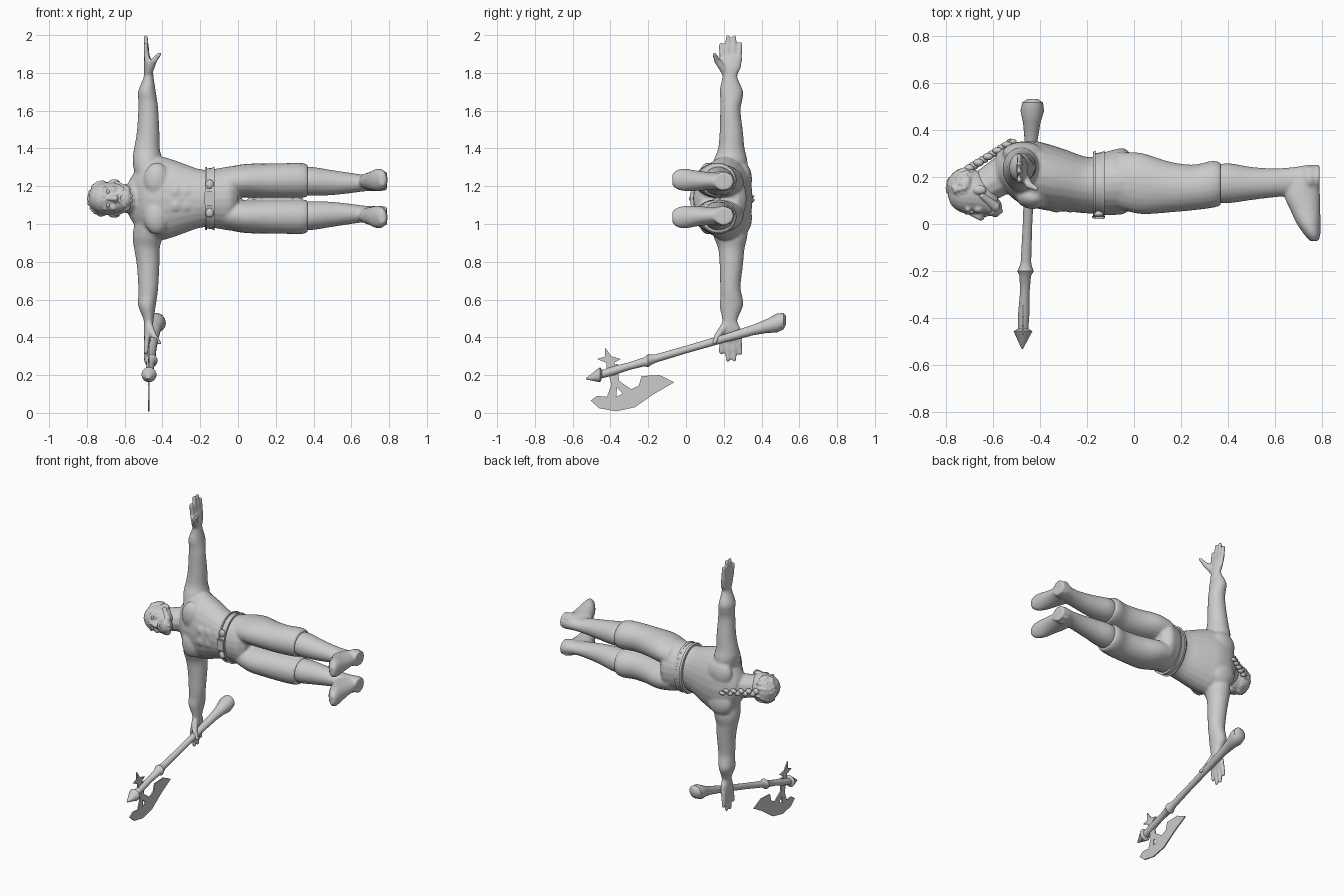
import bpy, bmesh, math, random
from mathutils import Vector, Matrix

MID = 1.135  # height of the body's plane of symmetry
random.seed(4)
if "Cube" in bpy.data.objects:
    bpy.data.objects.remove(bpy.data.objects["Cube"])

grey = bpy.data.materials.new("plain grey")
grey.use_nodes = True
grey.diffuse_color = (0.6, 0.6, 0.6, 1)
grey.node_tree.nodes["Principled BSDF"].inputs["Base Color"].default_value = grey.diffuse_color

ORDER = {"x": (0, 1, 2), "y": (1, 0, 2), "z": (2, 0, 1)}


def smooth_rows(rows, steps=4):
    """Catmull-Rom interpolation between cross-sections."""
    out = []
    for i in range(len(rows) - 1):
        p0, p1, p2, p3 = (rows[max(0, min(len(rows) - 1, i + k))] for k in (-1, 0, 1, 2))
        for s in range(steps):
            t = s / steps
            out.append([0.5 * (2 * b + (c - a) * t + (2 * a - 5 * b + 4 * c - d) * t * t
                               + (3 * b - a - 3 * c + d) * t ** 3)
                        for a, b, c, d in zip(p0, p1, p2, p3)])
    return out + [list(rows[-1])]


def loft(bm, axis, rows, steps=4, sides=24):
    """Elliptical rings; row = position, two centres, two radii."""
    order, rings, faces = ORDER[axis], [], []
    for t, a, b, ra, rb in smooth_rows(rows, steps):
        ring = []
        for k in range(sides):
            ang = math.tau * k / sides
            co = Vector()
            for i, v in zip(order, (t, a + abs(ra) * math.cos(ang), b + abs(rb) * math.sin(ang))):
                co[i] = v
            ring.append(bm.verts.new(co))
        rings.append(ring)
    for lo, hi in zip(rings, rings[1:]):
        for k in range(sides):
            n = (k + 1) % sides
            faces.append(bm.faces.new((lo[k], lo[n], hi[n], hi[k])))
    faces += [bm.faces.new(rings[0]), bm.faces.new(rings[-1])]
    bmesh.ops.recalc_face_normals(bm, faces=faces)


def blob(bm, centre, size):
    m = Matrix.Translation(centre) @ Matrix.Diagonal((*size, 1))
    bmesh.ops.create_uvsphere(bm, u_segments=16, v_segments=10, radius=1, matrix=m)


def limb(bm, a, b, ra, rb):
    """Tapered rod with rounded ends between two points."""
    a, b = Vector(a), Vector(b)
    turn = (b - a).to_track_quat("Z", "Y").to_matrix().to_4x4()
    bmesh.ops.create_cone(bm, cap_ends=True, segments=12, radius1=ra, radius2=rb,
                          depth=(b - a).length, matrix=Matrix.Translation((a + b) / 2) @ turn)
    blob(bm, a, (ra,) * 3)
    blob(bm, b, (rb,) * 3)


def finish(name, bm, z=MID, mirror=False, voxel=0, angle=40, relax=4):
    mesh = bpy.data.meshes.new(name)
    bm.to_mesh(mesh)
    bm.free()
    ob = bpy.data.objects.new(name, mesh)
    bpy.context.collection.objects.link(ob)
    ob.location.z = z
    mesh.materials.append(grey)
    if mirror:
        m = ob.modifiers.new("mirror", "MIRROR")
        m.use_axis = (False, False, True)
        m.use_mirror_merge = False
    if voxel:
        m = ob.modifiers.new("blend", "REMESH")
        m.mode, m.voxel_size, m.use_smooth_shade = "VOXEL", voxel, True
        m = ob.modifiers.new("relax", "SMOOTH")
        m.factor, m.iterations = 0.5, relax
    else:
        bpy.ops.object.select_all(action="DESELECT")
        ob.select_set(True)
        bpy.context.view_layer.objects.active = ob
        bpy.ops.object.shade_smooth_by_angle(angle=math.radians(angle))
    return ob


# Bare upper body: torso, neck, muscles, arms and hands
bm = bmesh.new()
loft(bm, "x", [(-.585, .23, 0, .07, .075), (-.555, .235, 0, .085, .13), (-.5, .222, 0, .125, .2),
               (-.42, .21, 0, .142, .222), (-.35, .195, 0, .14, .207), (-.28, .182, 0, .13, .182),
               (-.2, .165, 0, .12, .155), (-.12, .165, 0, .125, .15)])
limb(bm, (-.64, .155, 0), (-.52, .23, 0), .072, .085)
loft(bm, "z", [(.12, -.475, .225, .07, .1), (.2, -.48, .235, .078, .09), (.265, -.482, .24, .068, .07),
               (.35, -.476, .24, .06, .062), (.465, -.475, .235, .053, .054), (.52, -.478, .24, .05, .058),
               (.57, -.482, .24, .046, .062), (.645, -.473, .232, .026, .04), (.69, -.475, .235, .024, .055),
               (.74, -.48, .236, .019, .062), (.755, -.481, .236, .013, .055)])
blob(bm, (-.43, .115, .095), (.07, .052, .095))
blob(bm, (-.47, .3, .1), (.09, .05, .09))
for row in range(3):
    blob(bm, (-.33 + row * .06, .07, .035), (.032, .022, .036))
for y, tip in ((.186, .815), (.22, .853), (.255, .853), (.287, .82)):
    limb(bm, (-.481, .236 + (y - .236) * .85, .73), (-.488, y, tip), .016, .012)
limb(bm, (-.47, .205, .675), (-.445, .165, .73), .022, .017)
limb(bm, (-.445, .165, .73), (-.415, .15, .765), .017, .011)
finish("upper_body", bm, mirror=True, voxel=.008)

# Head with nose, brow, cheeks and ears
bm = bmesh.new()
loft(bm, "x", [(-.79, .14, 0, .02, .02), (-.775, .135, 0, .055, .05), (-.74, .135, 0, .083, .076),
               (-.7, .138, 0, .095, .086), (-.65, .13, 0, .09, .084), (-.61, .105, 0, .072, .072),
               (-.58, .085, 0, .05, .05)])
limb(bm, (-.69, .043, 0), (-.65, .03, 0), .01, .016)
blob(bm, (-.648, .043, .016), (.01, .012, .009))
limb(bm, (-.708, .05, .01), (-.705, .063, .055), .012, .01)
blob(bm, (-.66, .065, .042), (.022, .02, .025))
blob(bm, (-.655, .145, .088), (.03, .02, .014))
finish("head", bm, mirror=True, voxel=.005, relax=2)

bm = bmesh.new()
blob(bm, (-.688, .052, .034), (.009, .009, .013))
finish("eyes", bm, mirror=True)

# Beard and moustache
bm = bmesh.new()
blob(bm, (-.59, .07, 0), (.03, .042, .05))
limb(bm, (-.632, .04, .006), (-.6, .05, .04), .011, .009)
limb(bm, (-.645, .12, .08), (-.59, .075, .045), .014, .022)
limb(bm, (-.59, .05, .015), (-.565, .055, .012), .02, .01)
finish("beard", bm, mirror=True, voxel=.005, relax=2)

# Hair cap with ragged tufts
bm = bmesh.new()
blob(bm, (-.715, .155, 0), (.08, .085, .089))
for i in range(45):
    a, b = random.uniform(-1.5, 1.5), random.uniform(-.3, 1.6)
    d = Vector((-math.cos(a) * math.cos(b), math.cos(a) * math.sin(b), math.sin(a)))
    p = Vector((-.715, .15, 0)) + Vector((d.x * .076, d.y * .084, d.z * .088))
    limb(bm, p, p + Vector((.018, .012, 0)), .01, .005)
finish("hair", bm, voxel=.005, relax=1)

# Braid down the nape
bm = bmesh.new()
for i in range(10):
    t = i / 9
    blob(bm, (-.7 + .18 * t, .235 + .115 * t, .008 * (-1) ** i), (.022, .018 - .006 * t, .02 - .007 * t))
limb(bm, (-.56, .325, 0), (-.525, .36, .012), .009, .003)
finish("braid", bm)

# Trousers with flared cuffs
bm = bmesh.new()
loft(bm, "x", [(-.165, .165, 0, .128, .152), (-.1, .175, 0, .137, .16), (-.04, .182, 0, .138, .168),
               (.0, .18, 0, .1, .13)])
loft(bm, "x", [(-.07, .185, .082, .12, .08), (.03, .172, .094, .13, .088), (.15, .157, .095, .108, .09),
               (.25, .155, .096, .097, .091), (.33, .168, .097, .1, .092), (.368, .17, .094, .092, .086)])
finish("trousers", bm, mirror=True, voxel=.008)

# Boots: shaft and foot
bm = bmesh.new()
loft(bm, "x", [(.34, .17, .092, .078, .076), (.4, .173, .09, .085, .076), (.5, .172, .084, .07, .066),
               (.6, .175, .082, .061, .053), (.68, .182, .082, .06, .043), (.74, .195, .087, .056, .047),
               (.788, .2, .093, .052, .05)])
loft(bm, "y", [(.24, .755, .092, .032, .042), (.18, .725, .09, .062, .046), (.12, .715, .092, .075, .048),
               (.06, .727, .094, .064, .053), (.0, .742, .098, .05, .059), (-.045, .757, .1, .034, .052),
               (-.072, .765, .1, .018, .03)])
blob(bm, (.745, .19, .092), (.035, .05, .055))
finish("boots", bm, mirror=True, voxel=.007)

# Belt with raised edges and a buckle
bm = bmesh.new()
for x, w, r in ((-.15, .024, 0), (-.169, .006, .006), (-.131, .006, .006)):
    loft(bm, "x", [(x - w, .166, 0, .133 + r, .158 + r), (x + w, .168, 0, .138 + r, .163 + r)], 1, 40)
finish("belt", bm)

bm = bmesh.new()
bmesh.ops.create_cube(bm, size=1, matrix=Matrix.Translation((-.15, .03, 0)) @ Matrix.Diagonal((.055, .018, .075, 1)))
bmesh.ops.bevel(bm, geom=bm.edges[:], offset=.005, segments=2, affect="EDGES")
for z in (-.075, .075):
    blob(bm, (-.15, .043, z), (.022, .014, .025))
finish("buckle", bm)

# Axe shaft with pommel, collars and spear point
bm = bmesh.new()
shaft = [(.53, .022), (.515, .044), (.48, .05), (.43, .037), (.36, .028), (.2, .022), (0, .02), (-.16, .022),
         (-.18, .026), (-.2, .035), (-.22, .024), (-.3, .02), (-.38, .024), (-.445, .022), (-.455, .04), (-.53, .003)]
loft(bm, "y", [(y, -.452 + .042 * y, .335 + .292 * y, r, r) for y, r in shaft], 1, 16)
finish("axe_shaft", bm, z=0)


def plate(name, outline, rim=.012, bulge=.011):
    """Blade section: sharp outline with a thicker middle on both sides."""
    bm = bmesh.new()
    for side in (1, -1):
        face = bm.faces.new([bm.verts.new((-.472 + side * .004, y, z)) for y, z in outline])
        face.normal_update()
        if face.normal.x * side < 0:
            face.normal_flip()
        bmesh.ops.inset_region(bm, faces=[face], thickness=rim, depth=bulge)
    bmesh.ops.bridge_loops(bm, edges=[e for e in bm.edges if e.is_boundary])
    bmesh.ops.recalc_face_normals(bm, faces=bm.faces[:])
    finish(name, bm, z=0, angle=30)


# Axe head: crescent, two struts and the back spike
plate("axe_crescent", [(-.505, .065), (-.46, .025), (-.37, .008), (-.27, .03), (-.17, .1), (-.062, .162),
                       (-.14, .2), (-.235, .195), (-.25, .145), (-.32, .11), (-.37, .085), (-.42, .085), (-.47, .09)])
plate("axe_strut", [(-.42, .24), (-.36, .26), (-.355, .17), (-.29, .125), (-.33, .095), (-.365, .135),
                    (-.37, .08), (-.42, .08), (-.395, .15)], .007, .008)
plate("axe_back_spike", [(-.42, .2), (-.365, .22), (-.38, .265), (-.345, .285), (-.395, .3), (-.43, .348),
                         (-.43, .298), (-.47, .285), (-.42, .265)], .007, .008)
